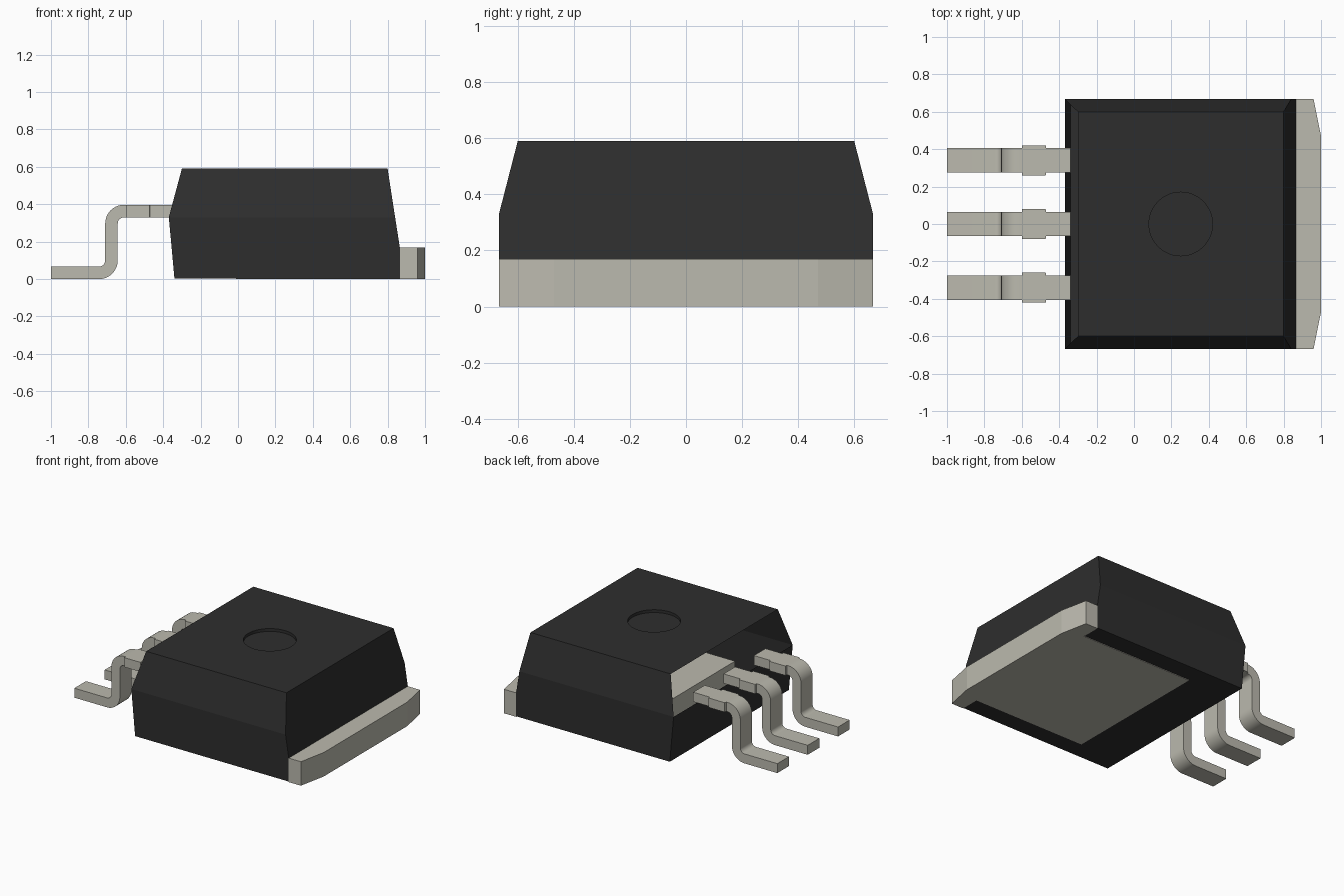
import bpy, bmesh, math

cube = bpy.data.objects.get("Cube")
if cube:
    bpy.data.objects.remove(cube, do_unlink=True)


def material(name, rgb):
    m = bpy.data.materials.new(name)
    m.use_nodes = True
    m.diffuse_color = (*rgb, 1)
    bsdf = m.node_tree.nodes["Principled BSDF"]
    bsdf.inputs["Base Color"].default_value = (*rgb, 1)
    bsdf.inputs["Roughness"].default_value = 0.6
    return m


black = material("black plastic", (0.027, 0.027, 0.027))
metal = material("warm grey metal", (0.50, 0.49, 0.425))


def add_object(name, bm, mat):
    bmesh.ops.recalc_face_normals(bm, faces=bm.faces[:])
    mesh = bpy.data.meshes.new(name)
    bm.to_mesh(mesh)
    bm.free()
    mesh.materials.append(mat)
    ob = bpy.data.objects.new(name, mesh)
    bpy.context.collection.objects.link(ob)
    return ob


def bridge(bm, a, b, skip=()):
    n = len(a)
    for i in range(n):
        if i not in skip:
            bm.faces.new((a[i], a[(i + 1) % n], b[(i + 1) % n], b[i]))


# Moulded body: stacked rectangles (z, x min, x max, half depth)
levels = [(0.004, -0.34, 0.865, 0.667), (0.17, -0.355, 0.865, 0.667),
          (0.33, -0.37, 0.84, 0.667), (0.59, -0.30, 0.80, 0.60)]
bm = bmesh.new()
rings = [[bm.verts.new(p) for p in ((x0, -y, z), (x1, -y, z), (x1, y, z), (x0, y, z))]
         for z, x0, x1, y in levels]
bm.faces.new(rings[0][::-1])
for k in range(3):
    # the upper wall on the lead side is open, showing the hollow inside
    bridge(bm, rings[k], rings[k + 1], skip=(3,) if k == 2 else ())

# Round shallow dimple in the top
N, R, DEPTH = 48, 0.17, 0.02
rim, floor = [[bm.verts.new((0.25 + R * math.cos(2 * math.pi * i / N),
                             R * math.sin(2 * math.pi * i / N), z)) for i in range(N)]
              for z in (0.59, 0.59 - DEPTH)]
bridge(bm, floor, rim)
bm.faces.new(floor)
top = rings[3]
outline = [bm.edges.get((top[i], top[(i + 1) % 4])) or bm.edges.new((top[i], top[(i + 1) % 4]))
           for i in range(4)]
outline += [bm.edges.get((rim[i], rim[(i + 1) % N])) for i in range(N)]
bmesh.ops.triangle_fill(bm, use_beauty=True, edges=outline, normal=(0, 0, 1))
add_object("body", bm, black)

# Metal tab: wide chamfered end, narrower pad under the body
half = [(-0.01, 0.535), (0.865, 0.535), (0.865, 0.667), (0.96, 0.667), (1.0, 0.47)]
outline = half + [(x, -y) for x, y in reversed(half)]
bm = bmesh.new()
low, high = [[bm.verts.new((x, y, z)) for x, y in outline] for z in (0.0, 0.17)]
bm.faces.new(low)
bm.faces.new(high)
bridge(bm, low, high)
add_object("heat_tab", bm, metal)

# Lead sections: (inner x, inner z, outer x, outer z, half width)
T, NARROW, WIDE = 0.067, 0.065, 0.08
sections = [(x, 0.33, x, 0.33 + T, w) for x, w in
            ((-0.34, NARROW), (-0.47, NARROW), (-0.472, WIDE), (-0.598, WIDE), (-0.60, NARROW))]
STEPS, R_IN, R_OUT = 10, 0.033, 0.10
for i in range(STEPS + 1):      # upper bend
    a = math.radians(90 + 90 * i / STEPS)
    c, s = math.cos(a), math.sin(a)
    sections.append((-0.61 + R_IN * c, 0.297 + R_IN * s,
                     -0.61 + R_OUT * c, 0.297 + R_OUT * s, NARROW))
for i in range(STEPS + 1):      # lower bend
    a = math.radians(-90 * i / STEPS)
    c, s = math.cos(a), math.sin(a)
    sections.append((-0.743 + R_OUT * c, 0.10 + R_OUT * s,
                     -0.743 + R_IN * c, 0.10 + R_IN * s, NARROW))
sections.append((-1.0, 0.0, -1.0, T, NARROW))

bm = bmesh.new()
loops = [[bm.verts.new(p) for p in ((xa, -w, za), (xa, w, za), (xb, w, zb), (xb, -w, zb))]
         for xa, za, xb, zb, w in sections]
for a, b in zip(loops, loops[1:]):
    bridge(bm, a, b)
bm.faces.new(loops[0])
bm.faces.new(loops[-1])
lead = add_object("middle_lead", bm, metal)
bpy.ops.object.select_all(action="DESELECT")
lead.select_set(True)
bpy.context.view_layer.objects.active = lead
bpy.ops.object.shade_smooth_by_angle(angle=math.radians(30))

# Two outer leads share the same mesh
for name, y in (("front_lead", -0.34), ("back_lead", 0.34)):
    copy = lead.copy()
    copy.name = name
    copy.location.y = y
    bpy.context.collection.objects.link(copy)
